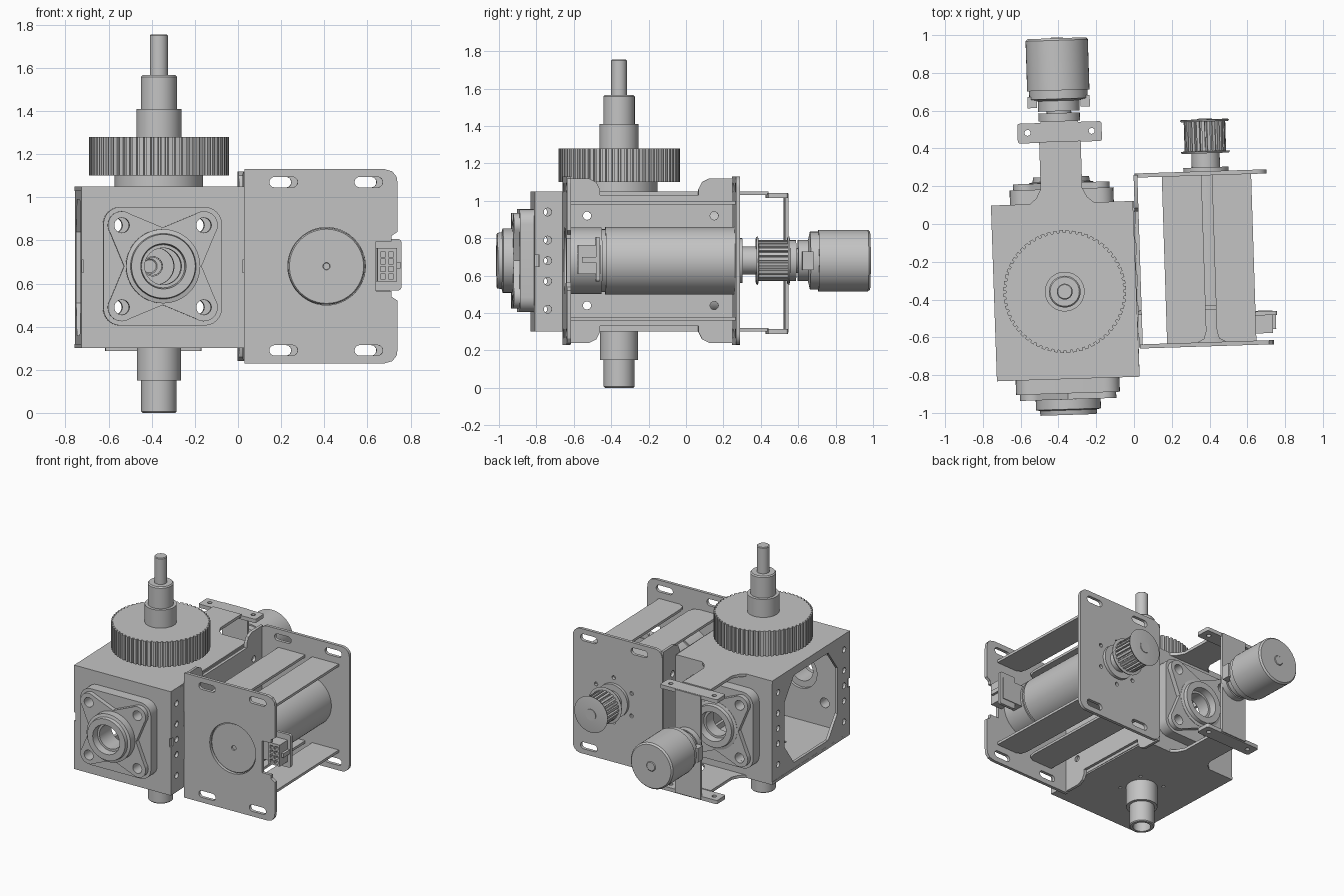
import bpy, bmesh, math
from mathutils import Matrix

if "Cube" in bpy.data.objects:
    bpy.data.objects.remove(bpy.data.objects["Cube"], do_unlink=True)

grey = bpy.data.materials.new("machined grey")
grey.use_nodes = True
COL = (0.55, 0.55, 0.55, 1)
grey.diffuse_color = COL
grey.node_tree.nodes["Principled BSDF"].inputs["Base Color"].default_value = COL

# The whole assembly is turned slightly about the vertical
TURN = Matrix.Rotation(0.032, 4, 'Z')
# Profile plane (a, b) plus depth, for each depth axis
AXES = {
    'x': Matrix(((0, 0, 1, 0), (1, 0, 0, 0), (0, 1, 0, 0), (0, 0, 0, 1))),
    'y': Matrix(((1, 0, 0, 0), (0, 0, 1, 0), (0, 1, 0, 0), (0, 0, 0, 1))),
    'z': Matrix.Identity(4),
}
parts = []


def finish(name, bm, axis):
    bm.transform(TURN @ AXES[axis])
    bmesh.ops.remove_doubles(bm, verts=bm.verts, dist=0.0002)
    bmesh.ops.recalc_face_normals(bm, faces=bm.faces)
    me = bpy.data.meshes.new(name)
    bm.to_mesh(me)
    bm.free()
    me.materials.clear()
    me.materials.append(grey)
    ob = bpy.data.objects.new(name, me)
    bpy.context.collection.objects.link(ob)
    parts.append(ob)


def plate(name, axis, lo, hi, outline, holes=()):
    """Flat plate with holes, lying across the given axis."""
    cu = bpy.data.curves.new(name + "_profile", 'CURVE')
    cu.dimensions, cu.fill_mode, cu.extrude = '2D', 'BOTH', (hi - lo) / 2
    for loop in (outline, *holes):
        sp = cu.splines.new('POLY')
        sp.points.add(len(loop) - 1)
        for p, (a, b) in zip(sp.points, loop):
            p.co = (a, b, 0, 1)
        sp.use_cyclic_u = True
    tmp = bpy.data.objects.new(name + "_profile", cu)
    bpy.context.collection.objects.link(tmp)
    dg = bpy.context.evaluated_depsgraph_get()
    me = bpy.data.meshes.new_from_object(tmp.evaluated_get(dg))
    bm = bmesh.new()
    bm.from_mesh(me)
    bpy.data.objects.remove(tmp)
    bpy.data.meshes.remove(me)
    bpy.data.curves.remove(cu)
    bm.transform(Matrix.Translation((0, 0, (lo + hi) / 2)))
    finish(name, bm, axis)


def lathe(name, axis, a, b, profile, seg=48):
    """Turned part: profile of (position along axis, radius)."""
    bm = bmesh.new()
    vs = [bm.verts.new((r, 0, p)) for p, r in profile]
    es = [bm.edges.new(e) for e in zip(vs, vs[1:])]
    bmesh.ops.spin(bm, geom=vs + es, cent=(0, 0, 0), axis=(0, 0, 1),
                   angle=2 * math.pi, steps=seg)
    bm.transform(Matrix.Translation((a, b, 0)))
    finish(name, bm, axis)


def rect(a0, b0, a1, b1, r=0.0):
    if r == 0:
        return [(a0, b0), (a1, b0), (a1, b1), (a0, b1)]
    pts = []
    for i, (a, b) in enumerate(((a1 - r, b1 - r), (a0 + r, b1 - r), (a0 + r, b0 + r), (a1 - r, b0 + r))):
        for k in range(7):
            t = math.pi / 2 * (i + k / 6)
            pts.append((a + r * math.cos(t), b + r * math.sin(t)))
    return pts


def circle(a, b, r, n=24):
    return [(a + r * math.cos(2 * math.pi * i / n), b + r * math.sin(2 * math.pi * i / n)) for i in range(n)]


def toothed(a, b, n, r, root):
    pts = []
    for i in range(n):
        for f, q in ((0, r), (0.55, r), (0.62, root), (0.93, root)):
            t = 2 * math.pi * (i + f) / n
            pts.append((a + q * math.cos(t), b + q * math.sin(t)))
    return pts


# ---- Gearbox housing ----
CX, CY, CZ = -0.378, -0.346, 0.68
X0, X1, Y0, Y1, Z0, Z1 = -0.752, 0.004, -0.809, 0.122, 0.30, 1.05
corners = [(CX + i * 0.19, CZ + j * 0.19) for i in (-1, 1) for j in (-1, 1)]
half = [(0.376, Y1), (0.17, Y1), (0.135, Y1 + 0.03), (0.11, 0.20), (0.11, 0.45), (0.0, 0.45)]
necked = [(X0, Y0), (X1, Y0)] + [(CX + d, y) for d, y in half] + \
         [(CX - d, y) for d, y in half[-2::-1]]
small = [circle(CX + i * 0.1, CY + j * 0.1, 0.012, 10) for i in (-1, 1) for j in (-1, 1)]
plate("housing_top", 'z', Z1 - 0.02, Z1, necked)
plate("housing_bottom", 'z', Z0, Z0 + 0.02, necked, [circle(CX, CY, 0.08)] + small)
wall_holes = [circle(CX, CZ, 0.13, 32)] + [circle(a, b, 0.035) for a, b in corners]
for nm, y in (("front", Y0), ("back", Y1 - 0.02)):
    plate(f"housing_{nm}_wall", 'y', y, y + 0.02, rect(X0 + 0.01, Z0 + 0.005, X1 - 0.01, Z1 - 0.005), wall_holes)
window = [(-0.55, 0.36), (-0.14, 0.36), (-0.03, 0.51), (-0.03, 0.84),
          (-0.14, 0.99), (-0.55, 0.99), (-0.66, 0.84), (-0.66, 0.51)]
side = [(Y0, Z0 + 0.01), (Y1, Z0 + 0.01), (Y1, Z1 - 0.01), (Y0, Z1 - 0.01),
        (Y0, 0.71), (Y0 + 0.025, 0.71), (Y0 + 0.025, 0.65), (Y0, 0.65)]
side_holes = [window] + [circle(y, z, 0.021, 16) for y in (-0.74, 0.05)
                         for z in (0.42, 0.57, 0.68, 0.79, 0.94)]
for nm, x in (("right", X0), ("left", X1 - 0.02)):
    plate(f"housing_{nm}_wall", 'x', x, x + 0.02, side, side_holes)

# ---- Flanged bearings on the front and back walls ----
for nm, y, s, length in (("front", Y0, -1, 0.19), ("back", Y1, 1, 0.14)):
    def span(d0, d1):
        return sorted((y + s * d0, y + s * d1))
    plate(f"{nm}_bearing_flange", 'y', *span(0, 0.076),
          rect(CX - 0.275, CZ - 0.275, CX + 0.275, CZ + 0.275, 0.08), wall_holes)
    for k in range(4):
        t = math.pi / 4 + k * math.pi / 2
        lobe = [(0.12, 0.13), (0.12, -0.13)]
        lobe += [(0.269 + 0.065 * math.cos(q / 10), 0.065 * math.sin(q / 10)) for q in range(-14, 15, 2)]
        turn = lambda p: (CX + p[0] * math.cos(t) - p[1] * math.sin(t),
                          CZ + p[0] * math.sin(t) + p[1] * math.cos(t))
        plate(f"{nm}_bearing_lug_{k}", 'y', *span(0.076, 0.108), [turn(p) for p in lobe],
              [circle(CX + 0.269 * math.cos(t), CZ + 0.269 * math.sin(t), 0.035)])
    lathe(f"{nm}_bearing_ring", 'y', CX, CZ,
          [(y + s * d, r) for d, r in ((0, 0.09), (0, 0.172), (length - 0.03, 0.172), (length - 0.025, 0.152),
                                       (length, 0.148), (length, 0.105), (length - 0.05, 0.10),
                                       (length - 0.05, 0.085), (0, 0.085), (0, 0.09))])

# ---- Vertical shaft and large toothed wheel ----
lathe("upper_shaft", 'z', CX, CY, [(1.0, 0), (1.0, 0.205), (1.10, 0.205), (1.10, 0.105), (1.41, 0.105),
      (1.41, 0.084), (1.558, 0.084), (1.566, 0.077), (1.566, 0.042), (1.75, 0.042), (1.755, 0.037), (1.755, 0)])
lathe("lower_shaft", 'z', CX, CY, [(0.40, 0.06), (0.40, 0.102), (0.15, 0.102), (0.15, 0.082), (0.006, 0.082),
      (0.0, 0.076), (0.0, 0.058), (0.40, 0.058), (0.40, 0.06)])
plate("large_toothed_wheel", 'z', 1.10, 1.28, toothed(CX, CY, 60, 0.325, 0.312))

# ---- Encoder bracket and encoder ----
for nm, z in (("upper", 1.015), ("lower", 0.288)):
    plate(f"{nm}_encoder_bar", 'z', z, z + 0.027, rect(CX - 0.223, 0.445, CX + 0.223, 0.55, 0.012),
          [circle(CX + d, 0.50, 0.016, 12) for d in (-0.17, 0.17)])
plate("encoder_strap", 'y', 0.538, 0.558, rect(CX - 0.10, 0.295, CX + 0.10, 1.04), [circle(CX, CZ, 0.045)])
lathe("encoder_body", 'y', CX, CZ, [(0.555, 0.04), (0.555, 0.065), (0.61, 0.065), (0.61, 0.11), (0.665, 0.11),
      (0.675, 0.155), (0.72, 0.155), (0.72, 0.165), (0.985, 0.165), (0.996, 0.155), (0.996, 0.035),
      (1.0, 0.03), (1.0, 0)])
for i in (-1, 1):
    plate("encoder_clip", 'y', 0.63, 0.69, rect(CX + i * 0.14 - 0.025, CZ - 0.05, CX + i * 0.14 + 0.025, CZ + 0.05))
plate("encoder_ring", 'y', 0.558, 0.60, circle(CX, CZ, 0.11, 32), [circle(CX, CZ, 0.045)])

# ---- Motor bracket ----
MX = 0.39
slots = [rect(a - 0.065, b - 0.024, a + 0.065, b + 0.024, 0.0235) for a in (0.19, 0.585) for b in (0.29, 1.07)]
lower = [(0.01, 0.23), (0.66, 0.23), (0.695, 0.24), (0.715, 0.265), (0.72, 0.30), (0.72, 0.52),
         (0.69, 0.54), (0.69, 0.565), (0.62, 0.565)]
front = lower + [(a, 1.36 - b) for a, b in lower[::-1]]
plate("motor_front_plate", 'y', -0.66, -0.638, front, [circle(MX, CZ, 0.18, 48)] + slots)
plate("motor_back_plate", 'y', 0.245, 0.267, rect(0.01, 0.23, 0.71, 1.13, 0.06),
      slots + [circle(MX + 0.16 * math.cos(t), CZ + 0.16 * math.sin(t), 0.014, 12)
               for t in (0.52, 1.57, 2.62, 3.67, 4.71, 5.76)])
web = [(-0.655, 1.12), (-0.52, 1.12), (-0.48, 1.10), (-0.46, 1.06), (-0.46, 1.03)]
web += [(-0.395 - a, b) for a, b in web[::-1]]
web += [(a, 1.36 - b) for a, b in web[::-1]]
plate("motor_side_wall", 'x', 0.006, 0.026, web,
      [circle(a, b, 0.022, 16) for a in (-0.53, 0.15) for b in (0.44, 0.92)])
for nm, z in (("upper", 0.98), ("lower", 0.36)):
    for k, (a, b) in enumerate(((0.155, 0.365), (0.42, 0.628))):
        inner, d = (b, 1) if k == 0 else (a, -1)
        # flat strip whose inner edge flares away at the front end
        strip = [(a + b - inner, -0.64), (inner - 0.05 * d, -0.64), (inner - 0.012 * d, -0.62),
                 (inner, -0.58), (inner, 0.25), (a + b - inner, 0.25)]
        plate(f"{nm}_motor_strip_{k}", 'z', z, z + 0.018, strip)

# ---- Motor, connector and drive pulley ----
lathe("motor_body", 'y', MX, CZ, [(-0.64, 0), (-0.64, 0.015), (-0.648, 0.017), (-0.648, 0.172), (-0.64, 0.178),
      (-0.465, 0.178), (-0.465, 0.168), (-0.445, 0.168), (-0.445, 0.18), (0.245, 0.18), (0.245, 0)], 64)
pins = [rect(0.642 + i * 0.037, 0.622 + j * 0.034, 0.666 + i * 0.037, 0.645 + j * 0.034)
        for i in (0, 1) for j in range(4)]
plate("connector_face", 'y', -0.60, -0.56, rect(0.628, 0.61, 0.718, 0.765), pins)
plate("connector_block", 'y', -0.56, -0.48, rect(0.54, 0.61, 0.718, 0.765))
plate("connector_frame", 'y', -0.505, -0.485, rect(0.61, 0.568, 0.742, 0.806, 0.015))
plate("connector_latch", 'y', -0.58, -0.50, rect(0.718, 0.67, 0.735, 0.70))
lathe("pulley_hub", 'y', MX, CZ, [(0.26, 0), (0.26, 0.12), (0.288, 0.12), (0.288, 0.075), (0.37, 0.075), (0.37, 0)])
plate("pulley_teeth", 'y', 0.37, 0.535, toothed(MX, CZ, 24, 0.11, 0.096))
for nm, y in (("inner", 0.362), ("outer", 0.53)):
    lathe(f"pulley_{nm}_rim", 'y', MX, CZ, [(y, 0), (y, 0.125), (y + 0.01, 0.13), (y + 0.012, 0.12), (y + 0.012, 0)])
lathe("pulley_shaft_end", 'y', MX, CZ, [(0.53, 0), (0.53, 0.04), (0.546, 0.04), (0.546, 0)], 24)

# ---- Smooth the round surfaces, keep edges sharp ----
bpy.ops.object.select_all(action='DESELECT')
for ob in parts:
    ob.select_set(True)
bpy.context.view_layer.objects.active = parts[0]
bpy.ops.object.shade_smooth_by_angle(angle=math.radians(30))
